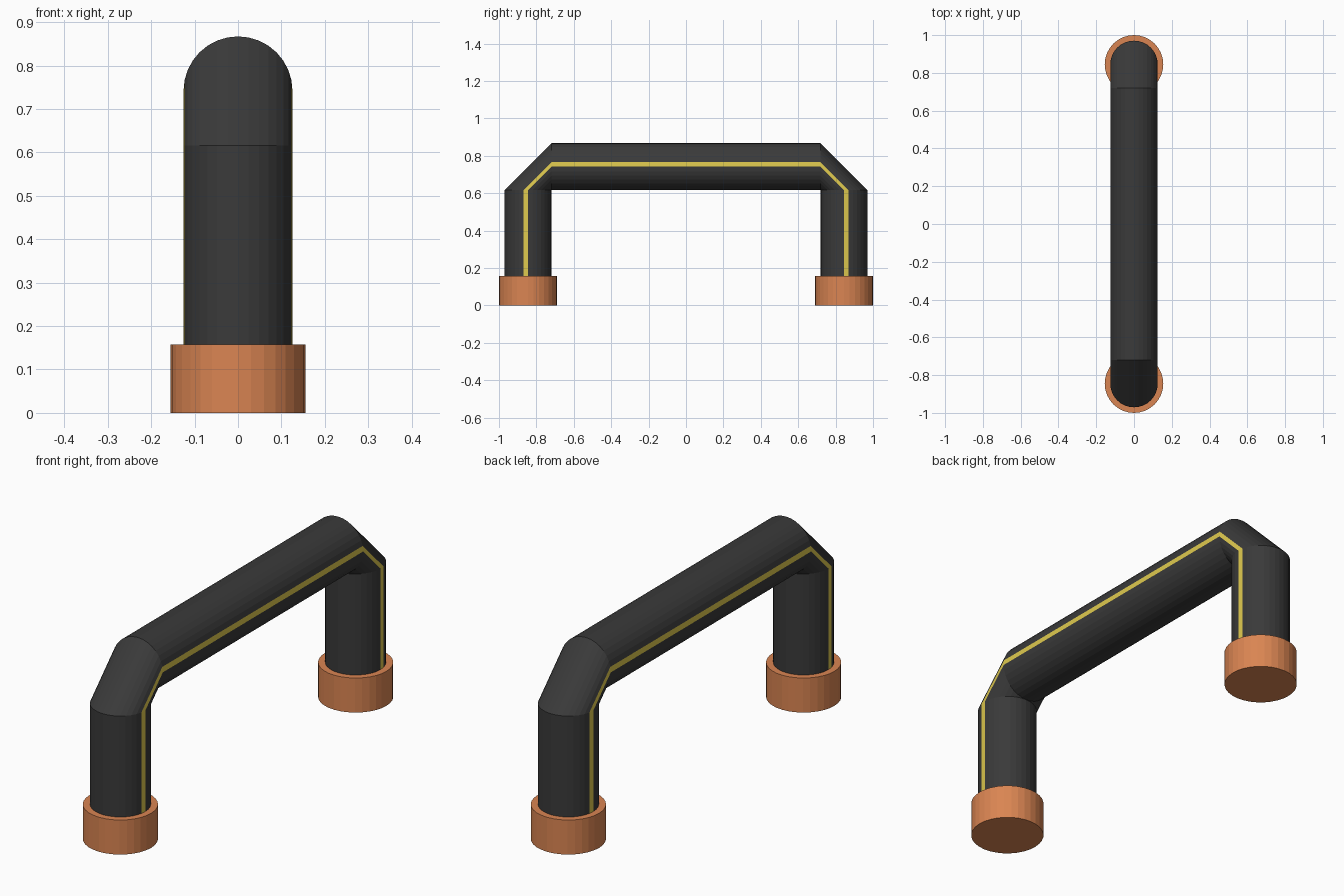
import bpy
import bmesh
from math import cos, sin, tau
from mathutils import Vector

cube = bpy.data.objects.get("Cube")
if cube:
    bpy.data.objects.remove(cube)

SIDES = 32
TUBE_R = 0.1255
COLLAR_R = 0.155
COLLAR_H = 0.157
LEG_Y = 1 - COLLAR_R
BEND_Z = 0.616               # top of the straight legs
BEND_Y = LEG_Y - TUBE_R      # ends of the straight bar


def material(name, color):
    mat = bpy.data.materials.new(name)
    mat.use_nodes = True
    mat.diffuse_color = (*color, 1)
    mat.node_tree.nodes["Principled BSDF"].inputs["Base Color"].default_value = (*color, 1)
    mat.roughness = 0.6
    return mat


black = material("black_sleeve", (0.042, 0.042, 0.042))
yellow = material("yellow_stripe", (0.73, 0.58, 0.075))
copper = material("copper", (0.70, 0.235, 0.085))


def add_object(name, bm, mats):
    bmesh.ops.recalc_face_normals(bm, faces=bm.faces)
    mesh = bpy.data.meshes.new(name)
    bm.to_mesh(mesh)
    bm.free()
    for mat in mats:
        mesh.materials.append(mat)
    obj = bpy.data.objects.new(name, mesh)
    bpy.context.collection.objects.link(obj)
    return obj


# Bent tube: rings along the path, each with its outward direction
bar_z = BEND_Z + TUBE_R
front, up, back = Vector((0, -1, 0)), Vector((0, 0, 1)), Vector((0, 1, 0))
path = [
    (Vector((0, -LEG_Y, 0.02)), front),
    (Vector((0, -LEG_Y, BEND_Z)), front),
    (Vector((0, -BEND_Y, bar_z)), up),
    (Vector((0, BEND_Y, bar_z)), up),
    (Vector((0, LEG_Y, BEND_Z)), back),
    (Vector((0, LEG_Y, 0.02)), back),
]
side = Vector((1, 0, 0))
bm = bmesh.new()
rings = []
for centre, outward in path:
    angles = [tau * k / SIDES for k in range(SIDES)]
    rings.append([bm.verts.new(centre + TUBE_R * (cos(a) * side + sin(a) * outward))
                  for a in angles])

# One strip of faces on each flank is the stripe
stripe_strips = (0, SIDES // 2 - 1)
for a, b in zip(rings, rings[1:]):
    for k in range(SIDES):
        n = (k + 1) % SIDES
        face = bm.faces.new((a[k], a[n], b[n], b[k]))
        face.material_index = 1 if k in stripe_strips else 0
bm.faces.new(rings[0])
bm.faces.new(rings[-1])
add_object("bent_tube", bm, (black, yellow))

# Copper end collars
for name, sign in (("front_collar", -1), ("back_collar", 1)):
    bm = bmesh.new()
    bmesh.ops.create_cone(bm, cap_ends=True, segments=SIDES, radius1=COLLAR_R,
                          radius2=COLLAR_R, depth=COLLAR_H)
    obj = add_object(name, bm, (copper,))
    obj.location = (0, sign * LEG_Y, COLLAR_H / 2)
